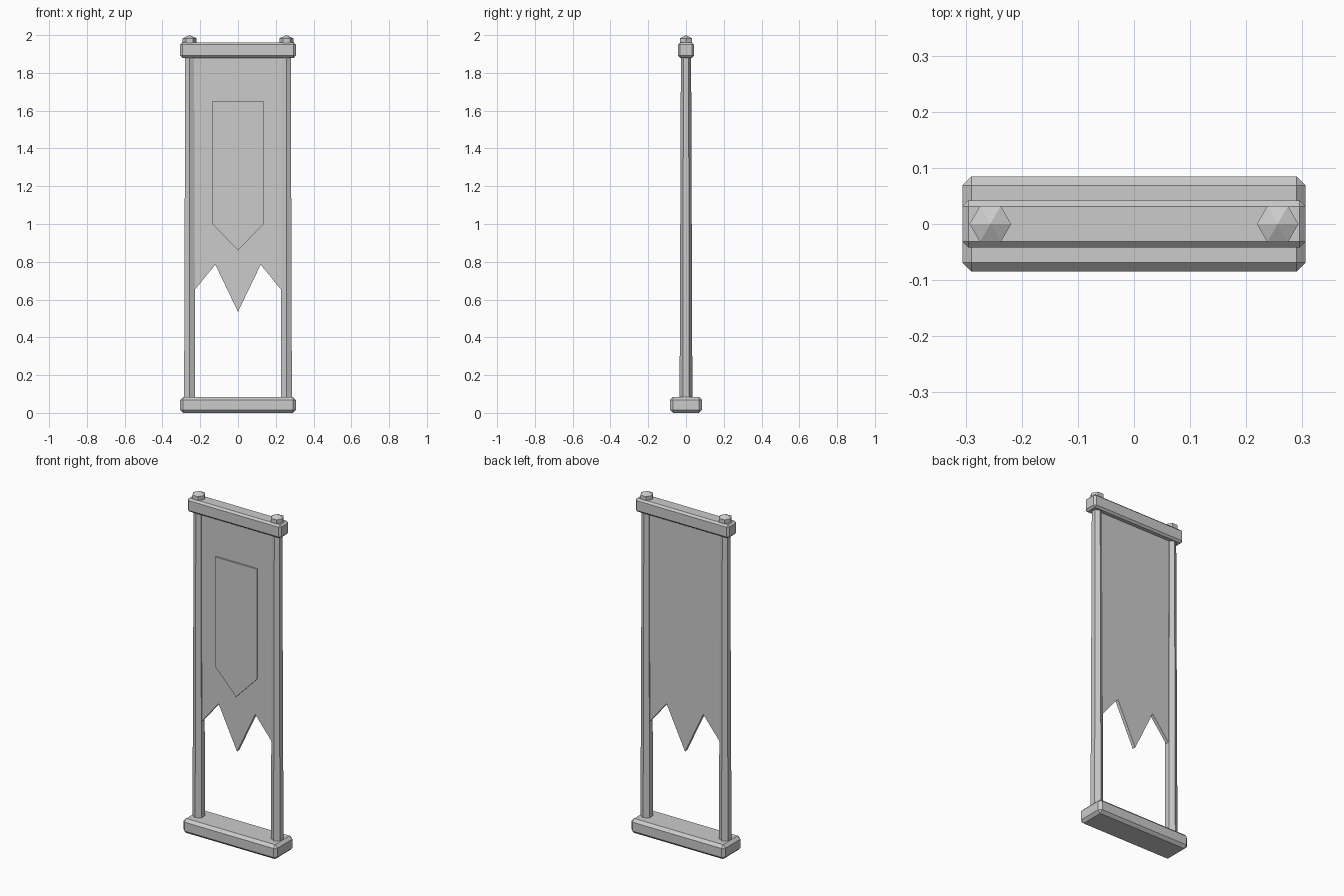
import bpy, bmesh, math
from mathutils import Matrix

if "Cube" in bpy.data.objects:
    bpy.data.objects.remove(bpy.data.objects["Cube"])


def finish(name, bm):
    bmesh.ops.recalc_face_normals(bm, faces=bm.faces)
    mesh = bpy.data.meshes.new(name)
    bm.to_mesh(mesh)
    bm.free()
    ob = bpy.data.objects.new(name, mesh)
    bpy.context.collection.objects.link(ob)
    return ob


def bevelled_box(name, sx, sy, z0, z1, bevel):
    bm = bmesh.new()
    bmesh.ops.create_cube(bm, size=1)
    for v in bm.verts:
        v.co = (v.co.x * sx, v.co.y * sy, z0 + (v.co.z + 0.5) * (z1 - z0))
    bmesh.ops.bevel(bm, geom=bm.edges[:], offset=bevel, segments=1, affect='EDGES')
    return finish(name, bm)


def hex_column(name, x, rings, turn):
    # stacked hexagon rings given as (radius, z); radius 0 makes a point
    bm = bmesh.new()
    prev = None
    for r, z in rings:
        if r == 0:
            tip = bm.verts.new((x, 0, z))
            for i in range(6):
                bm.faces.new((prev[i], prev[(i + 1) % 6], tip))
            return finish(name, bm)
        ring = [bm.verts.new((x + r * math.cos(turn + i * math.pi / 3),
                              r * math.sin(turn + i * math.pi / 3), z)) for i in range(6)]
        if prev:
            for i in range(6):
                bm.faces.new((prev[i], prev[(i + 1) % 6], ring[(i + 1) % 6], ring[i]))
        else:
            bm.faces.new(ring)
        prev = ring
    bm.faces.new(prev)
    return finish(name, bm)


def panel(name, half, y0, y1):
    # mirror a half outline (x >= 0, from the centre bottom up) and extrude along y
    outline = half + [(-x, z) for x, z in reversed(half) if x > 0]
    bm = bmesh.new()
    face = bm.faces.new([bm.verts.new((x, y0, z)) for x, z in outline])
    ext = bmesh.ops.extrude_face_region(bm, geom=[face])
    verts = [g for g in ext['geom'] if isinstance(g, bmesh.types.BMVert)]
    bmesh.ops.translate(bm, verts=verts, vec=(0, y1 - y0, 0))
    return finish(name, bm)


# base and top rail
bevelled_box("base", 0.612, 0.17, 0, 0.085, 0.016)
bevelled_box("top_rail", 0.612, 0.084, 1.88, 1.96, 0.011)

# tapered posts and their pointed caps
for side, x in (("left", -0.256), ("right", 0.256)):
    hex_column(side + "_post", x, [(0.034, 0.06), (0.027, 1.91)], math.pi / 2)
    hex_column(side + "_cap", x, [(0.037, 1.945), (0.037, 1.983), (0, 2.0)], 0)

# hanging cloth with a ragged lower edge
panel("banner_cloth", [(0, 0.535), (0.12, 0.785), (0.24, 0.638), (0.24, 1.91)], -0.01, 0.01)

# raised pointed panel on the front
panel("front_emblem_panel", [(0, 0.86), (0.135, 1.0), (0.135, 1.65)], -0.018, 0.008)
